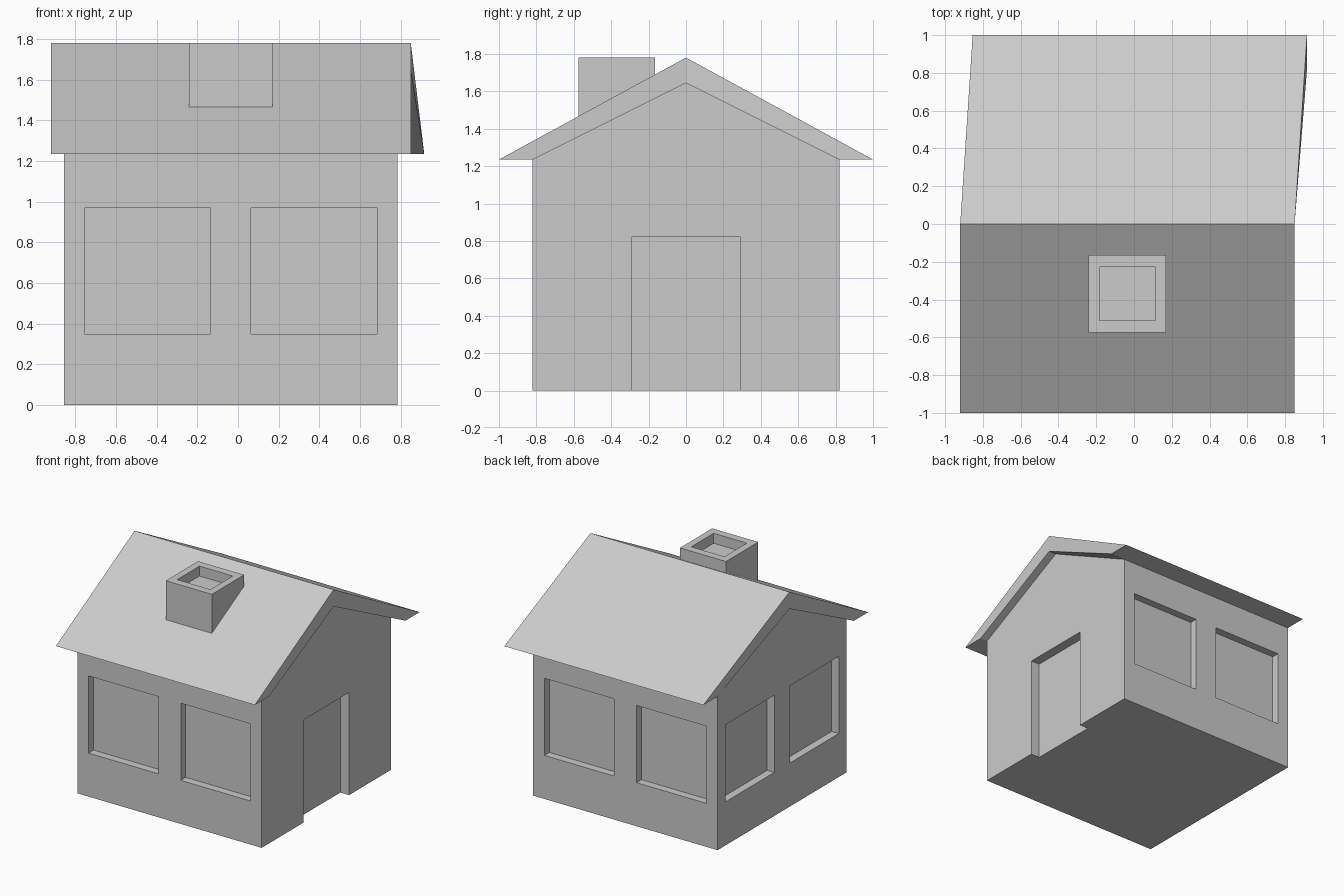
import bpy, bmesh
from mathutils import Matrix

if "Cube" in bpy.data.objects:
    bpy.data.objects.remove(bpy.data.objects["Cube"])

def to_object(name, bm):
    bmesh.ops.recalc_face_normals(bm, faces=bm.faces[:])
    mesh = bpy.data.meshes.new(name)
    bm.to_mesh(mesh)
    bm.free()
    obj = bpy.data.objects.new(name, mesh)
    bpy.context.collection.objects.link(obj)
    return obj

def prism(profile, x0, x1):
    """Extrude a (y, z) profile from x0 to x1."""
    bm = bmesh.new()
    face = bm.faces.new([bm.verts.new((x0, y, z)) for y, z in profile])
    new = bmesh.ops.extrude_face_region(bm, geom=[face], use_keep_orig=True)["geom"]
    verts = [g for g in new if isinstance(g, bmesh.types.BMVert)]
    bmesh.ops.translate(bm, verts=verts, vec=(x1 - x0, 0, 0))
    return bm

def boxes(name, bounds):
    bm = bmesh.new()
    for b in bounds:
        size = [b[i + 1] - b[i] for i in (0, 2, 4)]
        mid = [(b[i + 1] + b[i]) / 2 for i in (0, 2, 4)]
        bmesh.ops.create_cube(bm, size=1, matrix=Matrix.Translation(mid) @ Matrix.Diagonal((*size, 1)))
    return to_object(name, bm)

def cut(obj, cutter):
    mod = obj.modifiers.new("recesses", 'BOOLEAN')
    mod.operation = 'DIFFERENCE'
    mod.solver = 'EXACT'
    mod.object = cutter
    cutter.hide_render = True
    bpy.context.view_layer.objects.active = obj
    bpy.ops.object.modifier_apply(modifier=mod.name)
    bpy.data.objects.remove(cutter)

CX, H = -0.035, 0.82            # wall centre in x, half width
X0, X1 = CX - H, CX + H
EAVE = 1.235

# Walls with gables
walls = to_object("walls", prism([(-H, 0), (H, 0), (H, EAVE), (0, 1.645), (-H, EAVE)], X0, X1))

# Window recesses (two on front, back and left) and door recess on the right
W, Z0, Z1, D, OUT = 0.31, 0.35, 0.97, 0.063, 0.1
recesses = [(X1 - 0.078, X1 + OUT, -0.29, 0.29, -0.1, 0.825)]
for c in (-0.41, 0.41):
    recesses.append((CX + c - W, CX + c + W, -H - OUT, -H + D, Z0, Z1))
    recesses.append((CX + c - W, CX + c + W, H - D, H + OUT, Z0, Z1))
    recesses.append((X0 - OUT, X0 + D, c - W, c + W, Z0, Z1))
cut(walls, boxes("recess_cutter", recesses))

# Roof: chevron section, back eave skewed to the right
bm = prism([(-1, EAVE), (-H, EAVE), (0, 1.645), (H, EAVE), (1, EAVE), (0, 1.78)], -0.92, 0.85)
bmesh.ops.connect_verts(bm, verts=[v for v in bm.verts if abs(v.co.y) < 1e-5])
for v in bm.verts:
    if v.co.y > 0.1:
        v.co.x += 0.066
to_object("roof", bm)

# Chimney: base follows the roof slope, sunk slightly into it
chimney = to_object("chimney", prism(
    [(-0.575, 1.44), (-0.165, 1.66), (-0.165, 1.78), (-0.575, 1.78)], -0.24, 0.17))
cut(chimney, boxes("flue_cutter", [(-0.183, 0.113, -0.512, -0.228, 1.70, 1.9)]))
